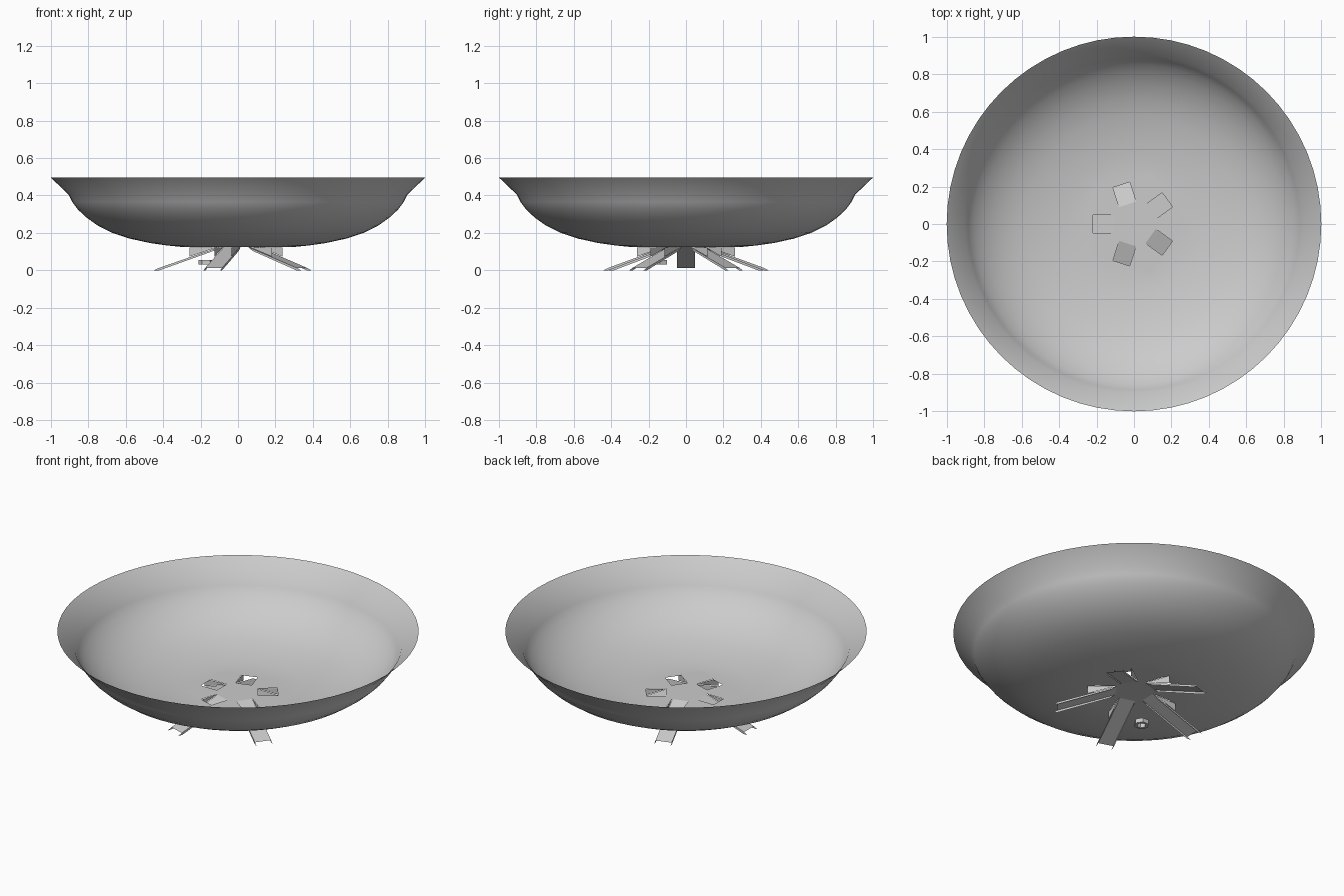
import bpy, bmesh, math
from mathutils import Vector, Matrix

if "Cube" in bpy.data.objects:
    bpy.data.objects.remove(bpy.data.objects["Cube"])

SEG = 64
ANGLES = [math.radians(36 + 72 * i) for i in range(5)]
HALF_W = 0.047          # half width of legs and slots
SLOT_IN, SLOT_OUT = 0.11, 0.22
FLOOR = 0.125


def finish(name, bm, smooth=False):
    me = bpy.data.meshes.new(name)
    bm.to_mesh(me)
    bm.free()
    ob = bpy.data.objects.new(name, me)
    bpy.context.collection.objects.link(ob)
    if smooth:
        bpy.ops.object.select_all(action='DESELECT')
        ob.select_set(True)
        bpy.context.view_layer.objects.active = ob
        bpy.ops.object.shade_smooth_by_angle(angle=math.radians(20))
    return ob


# bowl: lathed thin shell with a flared rim
profile = [(1.0, .496), (.905, .405), (.885, .365), (.855, .325), (.81, .283),
           (.75, .24), (.67, .2), (.58, .17), (.47, .146), (.38, .133), (.30, FLOOR)]
bm = bmesh.new()
rings = [[bm.verts.new((r * math.cos(2 * math.pi * i / SEG),
                        r * math.sin(2 * math.pi * i / SEG), z))
          for i in range(SEG)] for r, z in profile]
for a, b in zip(rings, rings[1:]):
    for i in range(SEG):
        j = (i + 1) % SEG
        bm.faces.new((a[j], a[i], b[i], b[j]))
bm.faces.new(rings[-1])

# five slots cut through the flat floor, one above each leg
for ang in ANGLES:
    d = Vector((math.cos(ang), math.sin(ang), 0))
    s = Vector((-d.y, d.x, 0))
    for co, no in ((d * SLOT_IN, d), (d * SLOT_OUT, d), (s * HALF_W, s), (-s * HALF_W, s)):
        faces = [f for f in bm.faces if all(v.co.xy.length < .301 for v in f.verts)]
        geom = list({e for f in faces for e in f.edges} |
                    {v for f in faces for v in f.verts}) + faces
        bmesh.ops.bisect_plane(bm, geom=geom, plane_co=co, plane_no=no, dist=1e-5)
    hole = []
    for f in bm.faces:
        c = f.calc_center_median()
        if SLOT_IN < c.dot(d) < SLOT_OUT and abs(c.dot(s)) < HALF_W:
            hole.append(f)
    bmesh.ops.delete(bm, geom=hole, context='FACES')
bmesh.ops.recalc_face_normals(bm, faces=bm.faces)
finish("bowl", bm, smooth=True)


def sheet(name, polys, ang):
    bm = bmesh.new()
    for p in polys:
        bm.faces.new([bm.verts.new(c) for c in p])
    bmesh.ops.remove_doubles(bm, verts=bm.verts, dist=1e-5)
    bmesh.ops.rotate(bm, verts=bm.verts, cent=(0, 0, 0), matrix=Matrix.Rotation(ang, 3, 'Z'))
    return finish(name, bm)


for i, ang in enumerate(ANGLES):
    w = HALF_W
    # sloping leg: flat plate with narrow side flanges
    top, end, tip = (SLOT_IN - .01, FLOOR), (.425, .012), (.45, 0)
    leg = [[(top[0], -w, top[1]), (end[0], -w, end[1]), (end[0], w, end[1]), (top[0], w, top[1])]]
    # duct: cheeks between leg and bowl, with a short roof past the slot
    duct = [[(SLOT_OUT, -w, .123), (.26, -w, .121), (.26, w, .121), (SLOT_OUT, w, .123)]]
    for y in (-w, w):
        leg.append([(top[0], y, top[1]), (end[0], y, end[1]), (tip[0], y, tip[1]),
                    (.42, y, 0), (.13, y, .104)])
        duct.append([(SLOT_IN, y, .124), (.26, y, .121), (.26, y, .073)])
    sheet(f"leg_{i + 1}", leg, ang)
    sheet(f"slot_duct_{i + 1}", duct, ang)

# small hexagonal collar beneath the bowl, between two legs
bm = bmesh.new()
loops = []
for r, z in ((.042, .03), (.042, .056), (.026, .056), (.026, .03)):
    loops.append([bm.verts.new((-.17 + r * math.cos(math.pi * k / 3),
                                -.138 + r * math.sin(math.pi * k / 3), z)) for k in range(6)])
for n in range(4):
    a, b = loops[n], loops[(n + 1) % 4]
    for k in range(6):
        bm.faces.new((a[k], a[(k + 1) % 6], b[(k + 1) % 6], b[k]))
bmesh.ops.recalc_face_normals(bm, faces=bm.faces)
finish("collar", bm)
